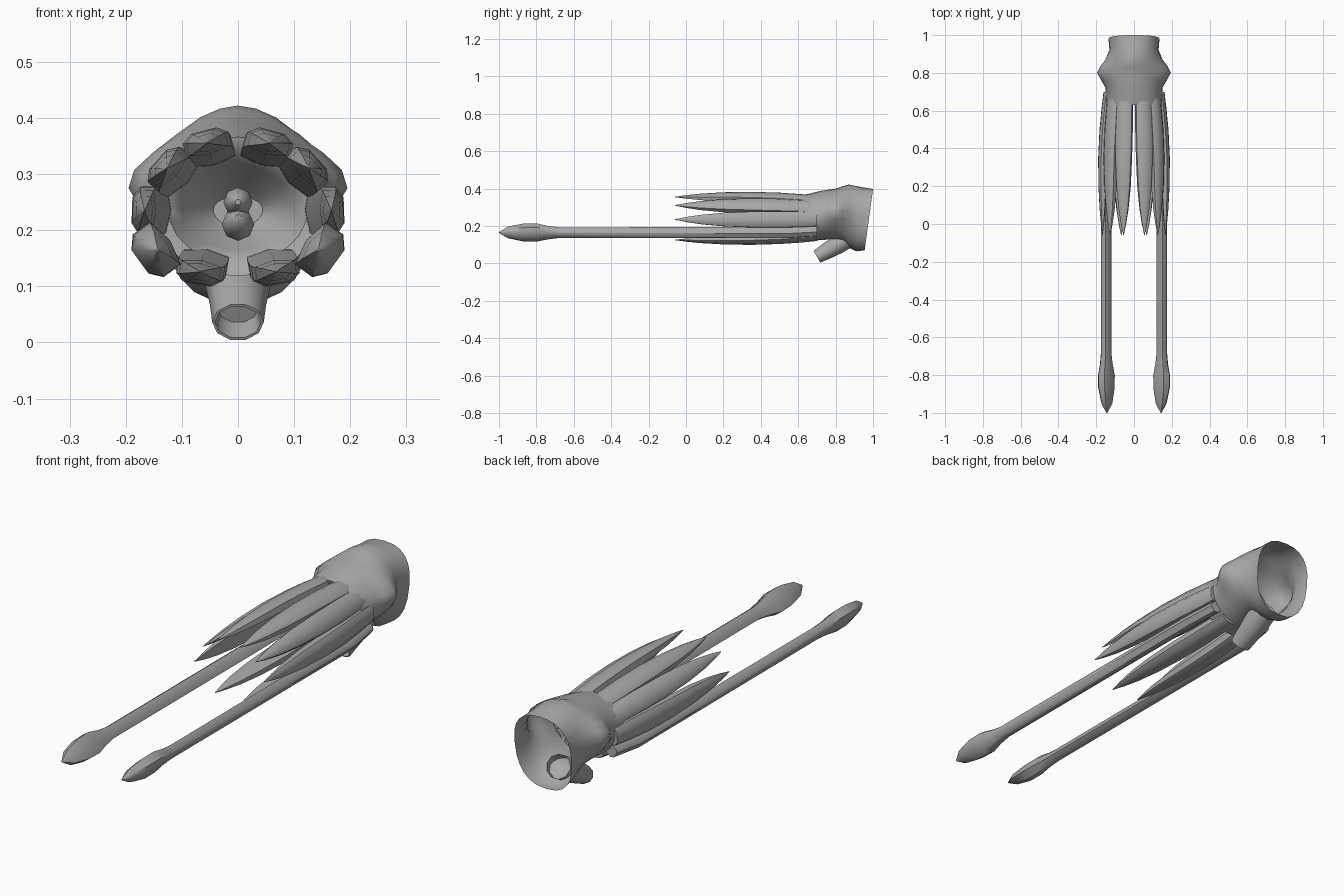
import bpy, bmesh, math
from mathutils import Vector

if "Cube" in bpy.data.objects:
    bpy.data.objects.remove(bpy.data.objects["Cube"])

skin = bpy.data.materials.new("plain grey")
skin.use_nodes = True
GREY = (0.4, 0.4, 0.4, 1)
skin.diffuse_color = GREY
skin.node_tree.nodes["Principled BSDF"].inputs["Base Color"].default_value = GREY


def loft(name, rings, cap_start=False, cap_end=False, angle=50, outward=False):
    """Skin a list of equal rings of points."""
    bm = bmesh.new()
    loops = [[bm.verts.new(p) for p in ring] for ring in rings]
    n = len(loops[0])
    for a, b in zip(loops, loops[1:]):
        for i in range(n):
            j = (i + 1) % n
            bm.faces.new((a[i], a[j], b[j], b[i]))
    if cap_start:
        bm.faces.new(loops[0])
    if cap_end:
        bm.faces.new(loops[-1])
    bmesh.ops.recalc_face_normals(bm, faces=bm.faces)
    mesh = bpy.data.meshes.new(name)
    bm.to_mesh(mesh)
    bm.free()
    mesh.materials.append(skin)
    obj = bpy.data.objects.new(name, mesh)
    bpy.context.collection.objects.link(obj)
    bpy.ops.object.select_all(action="DESELECT")
    obj.select_set(True)
    bpy.context.view_layer.objects.active = obj
    bpy.ops.object.shade_smooth_by_angle(angle=math.radians(angle))
    return obj


def head_ring(y, w, top, bot, mid, power=2, slant=0, n=24):
    """Superellipse cross-section with bulges for the eyes."""
    ring = []
    for i in range(n):
        a = math.tau * i / n
        c, s = math.cos(a), math.sin(a)
        x = w * math.copysign(abs(c) ** (2 / power), c)
        z = mid + (top - mid if s > 0 else mid - bot) * math.copysign(abs(s) ** (2 / power), s)
        bulge = math.exp(-((y - 0.8) / 0.05) ** 2 - ((z - 0.285) / 0.07) ** 2)
        x += 0.046 * bulge * c
        ring.append((x, y - slant * (top - z) / (top - bot), z))
    return ring


# Head: open neck at the back, funnel-shaped mouth at the front
loft("head", [
    head_ring(1.0, 0.135, 0.398, 0.07, 0.25, 2.5, 0.045),
    head_ring(0.93, 0.13, 0.41, 0.065, 0.26, 2.2, 0.02),
    head_ring(0.87, 0.145, 0.422, 0.085, 0.28, 1.8),
    head_ring(0.835, 0.15, 0.412, 0.115, 0.28, 1.9),
    head_ring(0.80, 0.15, 0.40, 0.125, 0.275),
    head_ring(0.765, 0.15, 0.395, 0.128, 0.265),
    head_ring(0.72, 0.147, 0.388, 0.125, 0.25),
    head_ring(0.63, 0.152, 0.366, 0.118, 0.24),
    head_ring(0.635, 0.125, 0.345, 0.14, 0.24),
    head_ring(0.68, 0.10, 0.315, 0.165, 0.235),
    head_ring(0.73, 0.065, 0.285, 0.185, 0.232),
    head_ring(0.76, 0.03, 0.26, 0.205, 0.23),
], cap_end=True)

# Beak: two hooked halves in the middle of the mouth
for name, z, tip, r in (("upper_beak", 0.25, 0.25, 0.026), ("lower_beak", 0.21, 0.222, 0.029)):
    loft(name, [[(k * r * math.cos(math.tau * i / 8), y, zc + k * r * math.sin(math.tau * i / 8))
                 for i in range(8)]
                for y, k, zc in ((0.77, 1, z), (0.71, 1, z), (0.68, 0.65, (z + tip) / 2), (0.665, 0.2, tip))],
         cap_end=True)

# Arms and tentacles: rounded flat strips around the mouth
SECTION = [(-1, -0.7), (-1, 0.45), (-0.55, 1), (0.55, 1), (1, 0.45), (1, -0.7), (0, -1)]
ARM = [(0.70, 0.036, 0.022, 0.84), (0.62, 0.041, 0.025, 0.88), (0.5, 0.043, 0.025, 0.95),
       (0.35, 0.042, 0.024, 1), (0.2, 0.036, 0.021, 1.01), (0.08, 0.025, 0.015, 1.01),
       (0.0, 0.013, 0.008, 1.01), (-0.06, 0.001, 0.001, 1.01)]
TENTACLE = [(0.70, 0.024, 0.022, 0.9), (0.55, 0.026, 0.024, 1), (-0.68, 0.026, 0.023, 1),
            (-0.74, 0.034, 0.026, 1), (-0.80, 0.047, 0.033, 1), (-0.87, 0.045, 0.033, 1),
            (-0.95, 0.03, 0.022, 0.98), (-1.0, 0.002, 0.002, 0.97)]


def limb(name, x, z, angle, profile):
    normal = Vector((math.cos(math.radians(angle)), 0, math.sin(math.radians(angle))))
    tangent = Vector((-normal.z, 0, normal.x))
    middle = Vector((0, 0, 0.24))
    offset = Vector((x, 0, z)) - middle
    for side, word in ((1, "left"), (-1, "right")):
        rings = []
        for y, w, t, spread in profile:
            ring = []
            for u, v in SECTION:
                p = middle + offset * spread + tangent * u * w + normal * v * t
                ring.append((side * p.x, y, p.z))
            rings.append(ring)
        loft(word + "_" + name, rings, True, True, 45)


limb("top_arm", 0.055, 0.354, 75, ARM)
limb("upper_arm", 0.125, 0.31, 42, ARM)
limb("side_arm", 0.165, 0.235, 2, ARM)
limb("bottom_arm", 0.067, 0.127, -80, ARM)
limb("tentacle", 0.148, 0.163, -36, TENTACLE)

# Siphon: short tilted tube under the head with a recessed opening
axis = Vector((0, 0.87, 0.5)).normalized()
up = Vector((0, -axis.z, axis.y))
rings = []
for d, w, h in ((0.20, 0.055, 0.05), (0.13, 0.058, 0.052), (0.06, 0.05, 0.046),
                (0.0, 0.046, 0.038), (0.0, 0.041, 0.033), (0.05, 0.036, 0.03)):
    c = Vector((0, 0.70, 0.036)) + axis * d
    rings.append([c + Vector((w * math.cos(math.tau * i / 10), 0, 0)) + up * h * math.sin(math.tau * i / 10)
                  for i in range(10)])
loft("siphon", rings, cap_end=True)
